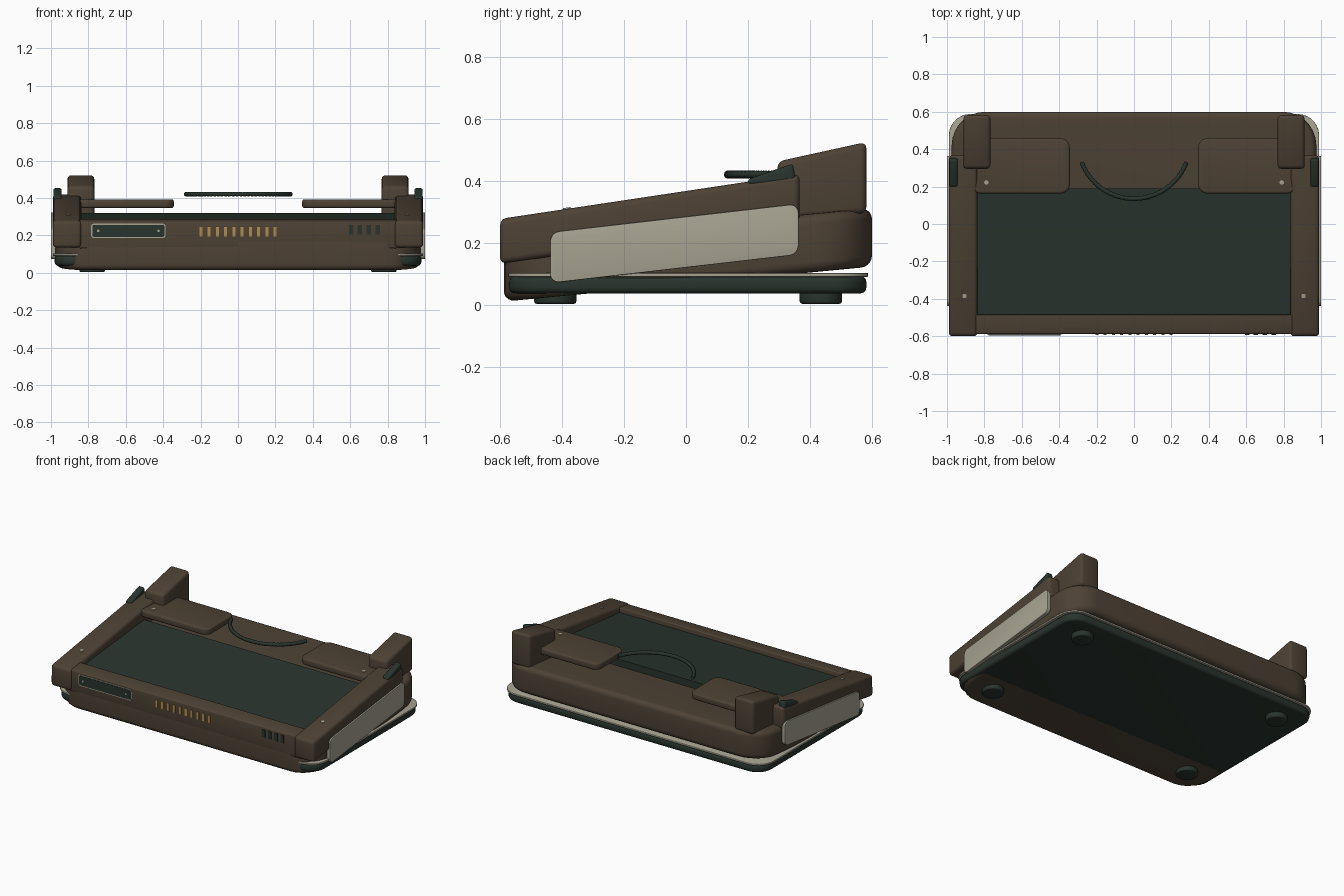
import bpy, bmesh, math
from mathutils import Vector

cube = bpy.data.objects.get("Cube")
if cube:
    bpy.data.objects.remove(cube, do_unlink=True)


def material(name, rgb):
    m = bpy.data.materials.new(name)
    m.use_nodes = True
    m.diffuse_color = (*rgb, 1)
    m.node_tree.nodes["Principled BSDF"].inputs["Base Color"].default_value = (*rgb, 1)
    return m


BROWN = material("dark brown", (0.075, 0.054, 0.035))
GREEN = material("dark green", (0.022, 0.034, 0.027))
CREAM = material("cream", (0.39, 0.37, 0.29))
GOLD = material("gold", (0.45, 0.26, 0.07))

TILT = 0.095


def rounded(points, r, steps=7):
    """Round every corner of a polygon."""
    if r <= 0:
        return points
    out = []
    for i, p in enumerate(points):
        p = Vector(p)
        d0 = (Vector(points[i - 1]) - p).normalized()
        d1 = (Vector(points[(i + 1) % len(points)]) - p).normalized()
        cut = r / math.tan(d0.angle(d1) / 2)
        center = p + (d0 + d1).normalized() * (r / math.sin(d0.angle(d1) / 2))
        a, b = p + d0 * cut - center, p + d1 * cut - center
        sweep = a.angle_signed(b)
        for k in range(steps + 1):
            t = -sweep * k / steps
            c, s = math.cos(t), math.sin(t)
            out.append((center.x + a.x * c - a.y * s, center.y + a.x * s + a.y * c))
    return out


def rect(u0, u1, v0, v1):
    return [(u0, v0), (u1, v0), (u1, v1), (u0, v1)]


def prism(name, mat, axis, outline, lo, hi, r=0, bevel=0, shear=0, segments=3):
    """Extrude an outline along an axis, round its rims, then slope it along y."""
    place = {"x": lambda u, v, w: (w, u, v),
             "y": lambda u, v, w: (u, w, v),
             "z": lambda u, v, w: (u, v, w)}[axis]
    bm = bmesh.new()
    pts = rounded(outline, r)
    rings = [[bm.verts.new(place(u, v, w)) for u, v in pts] for w in (lo, hi)]
    n = len(pts)
    for ring in rings:
        bm.faces.new(ring)
    for i in range(n):
        j = (i + 1) % n
        bm.faces.new((rings[0][i], rings[0][j], rings[1][j], rings[1][i]))
    bmesh.ops.recalc_face_normals(bm, faces=bm.faces)
    if bevel:
        edges = [e for e in bm.edges if e.calc_face_angle(0) > math.radians(35)]
        bmesh.ops.bevel(bm, geom=edges, offset=bevel, segments=segments,
                        profile=0.5, affect="EDGES", clamp_overlap=True)
    for v in bm.verts:
        v.co.z += shear * v.co.y
    bmesh.ops.recalc_face_normals(bm, faces=bm.faces)
    mesh = bpy.data.meshes.new(name)
    bm.to_mesh(mesh)
    bm.free()
    mesh.materials.append(mat)
    mesh.shade_smooth()
    mesh.set_sharp_from_angle(angle=math.radians(35))
    ob = bpy.data.objects.new(name, mesh)
    bpy.context.collection.objects.link(ob)
    return ob


def disc(cx, cy, r, n=24):
    return [(cx + r * math.cos(math.tau * i / n), cy + r * math.sin(math.tau * i / n))
            for i in range(n)]


# Base plate, its trim and feet
prism("base_plate", GREEN, "z", rect(-0.98, 0.98, -0.572, 0.582), 0.037, 0.092, 0.11, 0.018)
prism("base_trim", CREAM, "z", rect(-0.99, 0.99, -0.575, 0.588), 0.09, 0.102, 0.115, 0.003)
for sx, side in ((1, "left"), (-1, "right")):
    for y, end in ((-0.422, "front"), (0.435, "back")):
        prism(f"{end}_{side}_foot", GREEN, "z", disc(sx * 0.78, y, 0.068), 0.003, 0.045,
              bevel=0.008)

# Sloped main body with the recessed work surface
prism("body", BROWN, "z", rect(-0.975, 0.975, -0.588, 0.6), 0.066, 0.255, 0.18, 0.035, TILT, 5)
prism("work_surface", GREEN, "z", rect(-0.84, 0.84, -0.49, 0.19), 0.235, 0.302, shear=TILT)
prism("front_rail", BROWN, "x",
      [(-0.588, 0.13), (-0.485, 0.13), (-0.485, 0.288), (-0.588, 0.273)],
      -0.85, 0.85, bevel=0.008)

for sx, side in ((1, "left"), (-1, "right")):
    # Side rail, outer panel and the pointed cap on the rail
    prism(f"{side}_rail", BROWN, "x",
          [(-0.6, 0.132), (0.367, 0.27), (0.367, 0.422), (-0.6, 0.277)],
          sx * 0.838, sx * 0.99, bevel=0.02)
    prism(f"{side}_panel", CREAM, "x", rect(-0.438, 0.363, 0.12, 0.284),
          sx * 0.975, sx, 0.03, 0.003, 0.115)
    prism(f"{side}_rail_cap", GREEN, "x",
          [(0.2, 0.385), (0.355, 0.4), (0.345, 0.455), (0.3, 0.44), (0.2, 0.405)],
          sx * 0.943, sx * 0.987, bevel=0.01)
    # Rear post and palm pad
    prism(f"{side}_post", BROWN, "x",
          [(0.295, 0.275), (0.582, 0.295), (0.582, 0.525), (0.295, 0.462)],
          sx * 0.768, sx * 0.912, bevel=0.02)
    prism(f"{side}_pad", BROWN, "z", rect(*sorted((sx * 0.343, sx * 0.87)), 0.163, 0.458),
          0.346, 0.392, 0.05, 0.012)
    # Screws
    prism(f"{side}_pad_screw", CREAM, "z", disc(sx * 0.79, 0.222, 0.012, 12), 0.388, 0.395)
    prism(f"{side}_rail_screw", CREAM, "z", disc(sx * 0.906, -0.385, 0.012, 12),
          0.362, 0.371, shear=0.15)

# Nameplate on the front
prism("nameplate_trim", CREAM, "y", rect(-0.785, -0.388, 0.186, 0.262), -0.592, -0.584, 0.012)
prism("nameplate", GREEN, "y", rect(-0.779, -0.394, 0.192, 0.256), -0.595, -0.586, 0.008)
for i, x in enumerate((-0.748, -0.425)):
    prism(f"nameplate_screw_{i + 1}", CREAM, "y", disc(x, 0.224, 0.007, 12), -0.597, -0.59)

# Gold contacts and dark slots on the front
for i in range(10):
    x = -0.198 + i * 0.044
    prism(f"contact_{i + 1}", GOLD, "y", rect(x - 0.008, x + 0.008, 0.194, 0.244), -0.593, -0.584)
for i in range(4):
    x = 0.605 + i * 0.047
    prism(f"slot_{i + 1}", GREEN, "y", rect(x - 0.012, x + 0.012, 0.204, 0.256), -0.593, -0.584)

# Ribbed curved handle
curve = bpy.data.curves.new("handle", "CURVE")
curve.dimensions = "3D"
curve.bevel_depth = 0.013
curve.bevel_resolution = 3
curve.use_fill_caps = True
count = 72
spline = curve.splines.new("POLY")
spline.points.add(count - 1)
for i, p in enumerate(spline.points):
    a = math.radians(-90 + 70 * (2 * i / (count - 1) - 1))
    p.co = (0.298 * math.cos(a), 0.433 + 0.298 * math.sin(a), 0.42, 1)
    p.radius = 1 if i % 2 else 0.82
curve.materials.append(GREEN)
bpy.context.collection.objects.link(bpy.data.objects.new("handle", curve))
